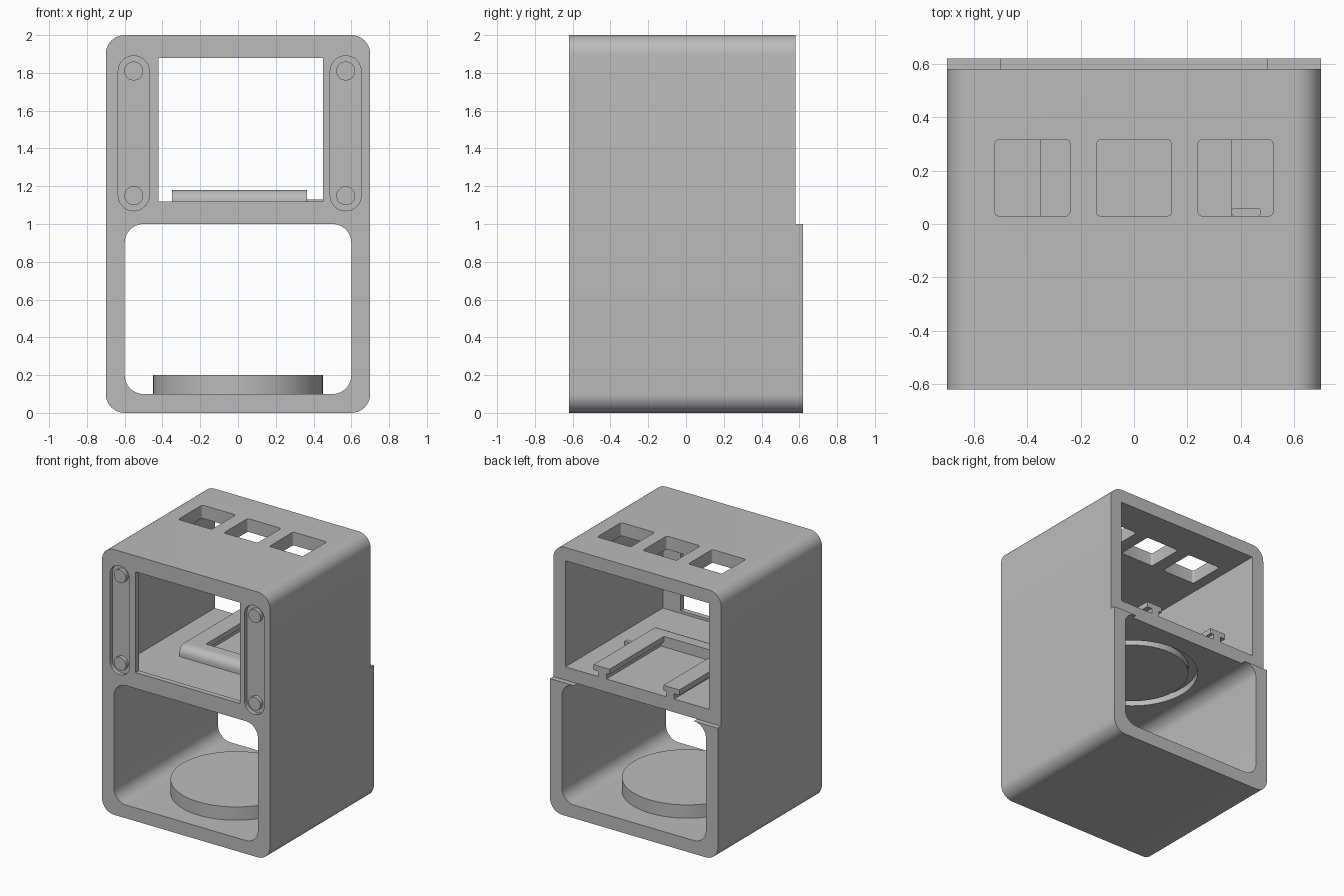
import bpy, bmesh, math
from mathutils import Matrix

default = bpy.data.objects.get("Cube")
if default:
    bpy.data.objects.remove(default, do_unlink=True)

# One plain grey for the whole print
GREY = (0.5, 0.5, 0.5, 1)
grey = bpy.data.materials.new("plain grey")
grey.use_nodes = True
grey.diffuse_color = GREY
grey.node_tree.nodes["Principled BSDF"].inputs["Base Color"].default_value = GREY


def finish(name, bm):
    bmesh.ops.recalc_face_normals(bm, faces=bm.faces)
    mesh = bpy.data.meshes.new(name)
    bm.to_mesh(mesh)
    bm.free()
    mesh.materials.append(grey)
    obj = bpy.data.objects.new(name, mesh)
    bpy.context.collection.objects.link(obj)
    return obj


def box(name, x, y, z):
    bm = bmesh.new()
    bmesh.ops.create_cube(bm, size=1)
    for v in bm.verts:
        for i, (lo, hi) in enumerate((x, y, z)):
            v.co[i] = lo if v.co[i] < 0 else hi
    return finish(name, bm)


def rounded(name, x, y, z, r, axis, steps=10):
    """Box with the four edges along one axis rounded."""
    spans = [x, y, z]
    depth = spans.pop(axis)
    (u0, u1), (w0, w1) = spans
    ring = []
    corners = ((u1 - r, w1 - r), (u0 + r, w1 - r), (u0 + r, w0 + r), (u1 - r, w0 + r))
    for k, (cu, cw) in enumerate(corners):
        for s in range(steps + 1):
            a = (k + s / steps) * math.pi / 2
            p = [cu + r * math.cos(a), cw + r * math.sin(a)]
            p.insert(axis, depth[0])
            ring.append(p)
    bm = bmesh.new()
    face = bm.faces.new([bm.verts.new(p) for p in ring])
    out = bmesh.ops.extrude_face_region(bm, geom=[face])["geom"]
    for v in out:
        if isinstance(v, bmesh.types.BMVert):
            v.co[axis] = depth[1]
    bmesh.ops.remove_doubles(bm, verts=bm.verts, dist=1e-5)
    return finish(name, bm)


def disc(name, radius, centre, height, axis="Z"):
    bm = bmesh.new()
    spin = Matrix.Rotation(math.pi / 2, 4, "X") if axis == "Y" else Matrix()
    bmesh.ops.create_cone(bm, cap_ends=True, segments=64, radius1=radius, radius2=radius,
                          depth=height, matrix=Matrix.Translation(centre) @ spin)
    return finish(name, bm)


def combine(obj, others, operation="DIFFERENCE"):
    for other in others:
        mod = obj.modifiers.new("combine", "BOOLEAN")
        mod.operation, mod.solver, mod.object = operation, "EXACT", other
        other.hide_render = True
        bpy.context.view_layer.update()
        graph = bpy.context.evaluated_depsgraph_get()
        obj.data = bpy.data.meshes.new_from_object(obj.evaluated_get(graph))
        obj.modifiers.clear()
        bpy.data.objects.remove(other, do_unlink=True)


def smooth(obj):
    bpy.ops.object.select_all(action="DESELECT")
    bpy.context.view_layer.objects.active = obj
    obj.select_set(True)
    bpy.ops.object.shade_smooth_by_angle(angle=math.radians(30))


FRONT, BACK = -0.62, 0.62
MID = -0.02

# Housing with its two chambers, stepped back and front window
housing = rounded("housing", (-0.7, 0.7), (FRONT, BACK), (0, 2), 0.1, 1)
cutters = [
    box("back_step", (-1, 1), (0.58, 1), (1, 3)),
    rounded("lower_chamber", (-0.6, 0.6), (-1, 1), (0.1, 1), 0.1, 1),
    box("upper_chamber", (-0.6, 0.6), (-0.58, 1), (1.1, 1.9)),
    box("window", (-0.42, 0.45), (-1, -0.5), (1.12, 1.88)),
]
# Button holes in the roof
for x in (-0.38, 0, 0.38):
    cutters.append(rounded("button_hole", (x - 0.14, x + 0.14), (0.03, 0.315), (1.8, 2.1), 0.015, 2, 4))
# Pill-shaped front recesses
SLOTS = (-0.552, 0.57)
for x in SLOTS:
    cutters.append(rounded("recess", (x - 0.082, x + 0.082), (-0.7, FRONT + 0.03), (1.07, 1.89), 0.081, 1))
# Ring groove in the lower ceiling
groove = disc("groove", 0.46, (0, MID, 1), 0.1)
combine(groove, [disc("groove_core", 0.395, (0, MID, 1), 0.3)])
cutters.append(groove)
combine(housing, cutters)
smooth(housing)

# Round studs in the recesses
for x, side in zip(SLOTS, ("right", "left")):
    for z, level in ((1.15, "lower"), (1.81, "upper")):
        smooth(disc(f"{side}_{level}_stud", 0.05, (x, FRONT + 0.018, z), 0.032, "Y"))

# Turntable on the lower floor
smooth(disc("turntable", 0.45, (0, MID, 0.145), 0.11))

# Sliding bracket: two T-shaped rails joined by a rounded front bar
CX = 0.0075
for s, side in ((-1, "right"), (1, "left")):
    def span(a, b):
        return tuple(sorted((CX + s * a, CX + s * b)))
    box(f"{side}_rail_stem", span(0.25, 0.315), (-0.1, 0.58), (1.09, 1.15))
    box(f"{side}_rail_flange", span(0.225, 0.3575), (-0.1, 0.58), (1.14, 1.18))
bar = box("bracket_front_bar", (CX - 0.3575, CX + 0.3575), (-0.2, -0.07), (1.1, 1.18))
bm = bmesh.new()
bm.from_mesh(bar.data)
edge = [e for e in bm.edges if all(v.co.y < -0.15 and v.co.z > 1.15 for v in e.verts)]
bmesh.ops.bevel(bm, geom=edge, offset=0.06, segments=6, profile=0.5, affect="EDGES")
bm.to_mesh(bar.data)
bm.free()
smooth(bar)

# Small clip beside the left rail
smooth(rounded("rail_clip", (0.365, 0.475), (0.03, 0.06), (1.09, 1.13), 0.012, 2, 4))
